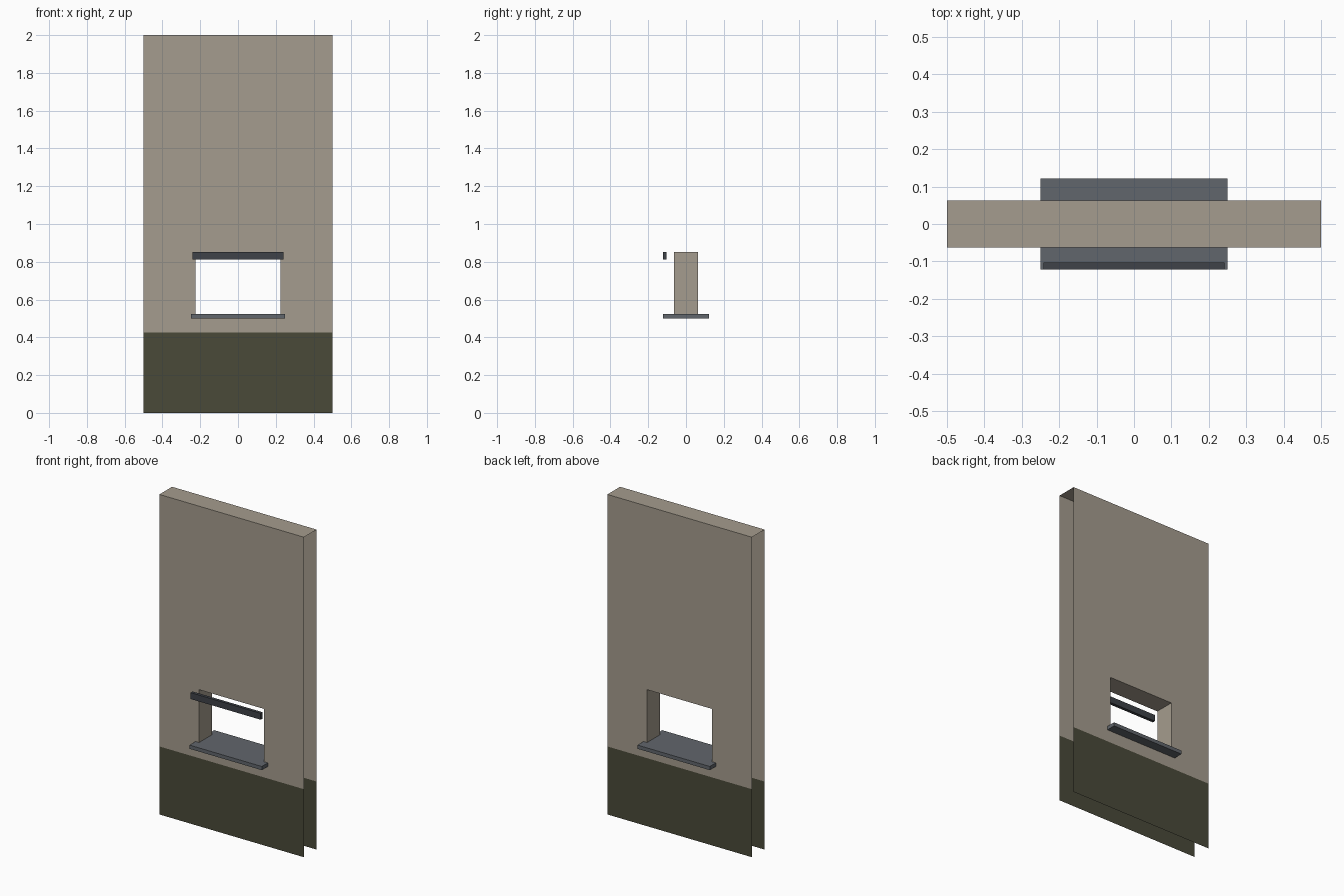
import bpy, bmesh

if "Cube" in bpy.data.objects:
    bpy.data.objects.remove(bpy.data.objects["Cube"])


def material(name, srgb):
    m = bpy.data.materials.new(name)
    lin = [((c / 255 + 0.055) / 1.055) ** 2.4 for c in srgb]
    m.diffuse_color = (*lin, 1)
    m.use_nodes = True
    m.node_tree.nodes["Principled BSDF"].inputs["Base Color"].default_value = m.diffuse_color
    return m


PLASTER = material("beige plaster", (165, 156, 142))
DADO = material("dark olive paint", (74, 74, 57))
SLATE = material("slate grey", (97, 102, 108))
DARK = material("dark metal", (62, 66, 72))

HALF = 0.0625              # half of the wall thickness
OPEN_X = 0.225             # half width of the opening
OPEN_Z = (0.50, 0.853)     # opening height range
DADO_Z = 0.425             # top of the painted lower band


def finish(bm, name, *mats):
    me = bpy.data.meshes.new(name)
    bm.to_mesh(me)
    bm.free()
    for m in mats:
        me.materials.append(m)
    ob = bpy.data.objects.new(name, me)
    bpy.context.collection.objects.link(ob)
    return ob


def box(name, x, y, z, mat):
    bm = bmesh.new()
    bmesh.ops.create_cube(bm, size=1)
    for v in bm.verts:
        for i, (lo, hi) in enumerate((x, y, z)):
            v.co[i] = hi if v.co[i] > 0 else lo
    finish(bm, name, mat)


# hollow wall: two sheets with a hole, a top cap and reveals; ends and base open
bm = bmesh.new()


def quad(*pts):
    return bm.faces.new([bm.verts.new(p) for p in pts])


xs = (-0.5, -OPEN_X, OPEN_X, 0.5)
zs = (0, DADO_Z, *OPEN_Z, 2)
for x0, x1 in zip(xs, xs[1:]):
    for z0, z1 in zip(zs, zs[1:]):
        if x0 == -OPEN_X and z0 == OPEN_Z[0]:
            continue
        sheets = (quad((x0, -HALF, z0), (x1, -HALF, z0), (x1, -HALF, z1), (x0, -HALF, z1)),
                  quad((x1, HALF, z0), (x0, HALF, z0), (x0, HALF, z1), (x1, HALF, z1)))
        for f in sheets:
            f.material_index = 1 if z1 <= DADO_Z else 0
    # top cap
    quad((x0, -HALF, 2), (x1, -HALF, 2), (x1, HALF, 2), (x0, HALF, 2))

# opening reveals and soffit, facing into the opening
b, t = OPEN_Z
quad((-OPEN_X, -HALF, b), (-OPEN_X, HALF, b), (-OPEN_X, HALF, t), (-OPEN_X, -HALF, t))
quad((OPEN_X, HALF, b), (OPEN_X, -HALF, b), (OPEN_X, -HALF, t), (OPEN_X, HALF, t))
quad((-OPEN_X, -HALF, t), (-OPEN_X, HALF, t), (OPEN_X, HALF, t), (OPEN_X, -HALF, t))
bmesh.ops.remove_doubles(bm, verts=bm.verts, dist=1e-5)
bmesh.ops.dissolve_limit(bm, angle_limit=0.01, verts=bm.verts, edges=bm.edges,
                         delimit={'MATERIAL'})
finish(bm, "wall", PLASTER, DADO)

# counter shelf through the opening, and the shutter bar in front of it
box("counter_shelf", (-0.25, 0.25), (-0.122, 0.122), (0.50, 0.523), SLATE)
box("shutter_bar", (-0.242, 0.242), (-0.122, -0.103), (0.813, 0.853), DARK)
